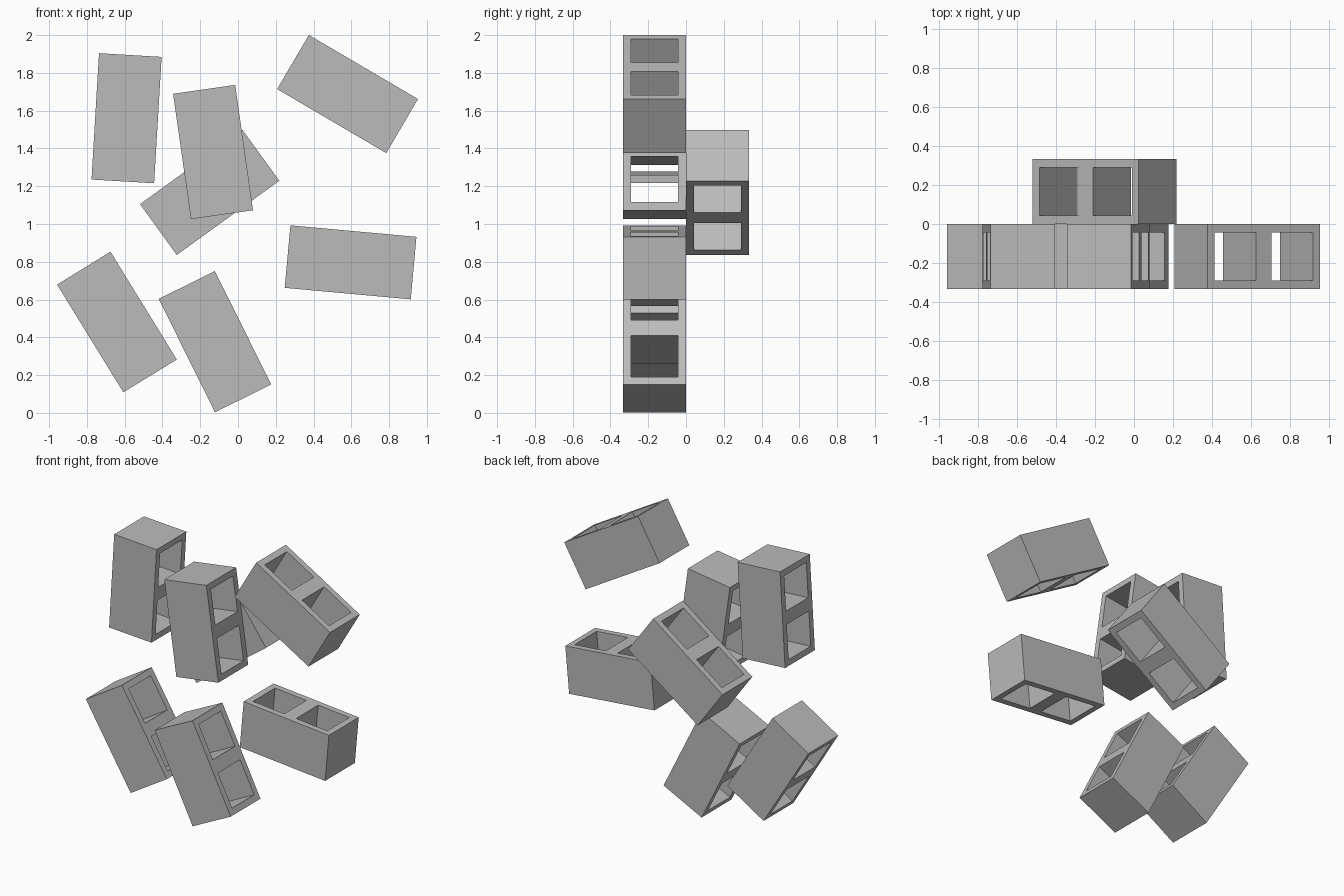
import bpy, bmesh
from math import radians

cube = bpy.data.objects.get("Cube")
if cube:
    bpy.data.objects.remove(cube, do_unlink=True)

LENGTH, WIDTH, HEIGHT = 0.67, 0.333, 0.332
WALL, WEB = 0.043, 0.093      # outer shell and middle web thickness

# Concrete colour
concrete = bpy.data.materials.new("concrete grey")
concrete.use_nodes = True
colour = (0.5, 0.5, 0.5, 1)
concrete.diffuse_color = colour
bsdf = next(n for n in concrete.node_tree.nodes if n.type == 'BSDF_PRINCIPLED')
bsdf.inputs["Base Color"].default_value = colour


def make_block_mesh():
    """Two-hole block: a plan of cells with the cores left out, extruded upward."""
    half, side = LENGTH / 2, WIDTH / 2
    xs = [-half, -half + WALL, -WEB / 2, WEB / 2, half - WALL, half]
    ys = [-side, -side + WALL, side - WALL, side]
    bm = bmesh.new()
    grid = [[bm.verts.new((x, y, -HEIGHT / 2)) for y in ys] for x in xs]
    for i in range(len(xs) - 1):
        for j in range(len(ys) - 1):
            if j == 1 and i in (1, 3):      # open cores
                continue
            bm.faces.new((grid[i][j], grid[i + 1][j],
                          grid[i + 1][j + 1], grid[i][j + 1]))
    top = bmesh.ops.extrude_face_region(bm, geom=bm.faces[:])
    moved = [g for g in top["geom"] if isinstance(g, bmesh.types.BMVert)]
    bmesh.ops.translate(bm, verts=moved, vec=(0, 0, HEIGHT))
    bmesh.ops.recalc_face_normals(bm, faces=bm.faces[:])
    mesh = bpy.data.meshes.new("hollow_block")
    bm.to_mesh(mesh)
    bm.free()
    mesh.materials.append(concrete)
    return mesh


# Tumbling blocks: name, x, z, tilt in degrees, row (-1 front, 1 back)
blocks = [
    ("upper_left_block", -0.59, 1.56, 86.6, -1),
    ("upper_middle_block", -0.132, 1.381, 98.1, -1),
    ("back_block", -0.15, 1.167, 35.9, 1),
    ("upper_right_block", 0.58, 1.688, -30.4, -1),
    ("lower_right_block", 0.596, 0.797, -5.2, -1),
    ("lower_left_block", -0.641, 0.481, -58.4, -1),
    ("lower_middle_block", -0.122, 0.377, -63.6, -1),
]
block_mesh = make_block_mesh()
for name, x, z, tilt, row in blocks:
    block = bpy.data.objects.new(name, block_mesh)
    block.location = (x, row * WIDTH / 2, z)
    block.rotation_euler = (0, -radians(tilt), 0)
    bpy.context.collection.objects.link(block)
